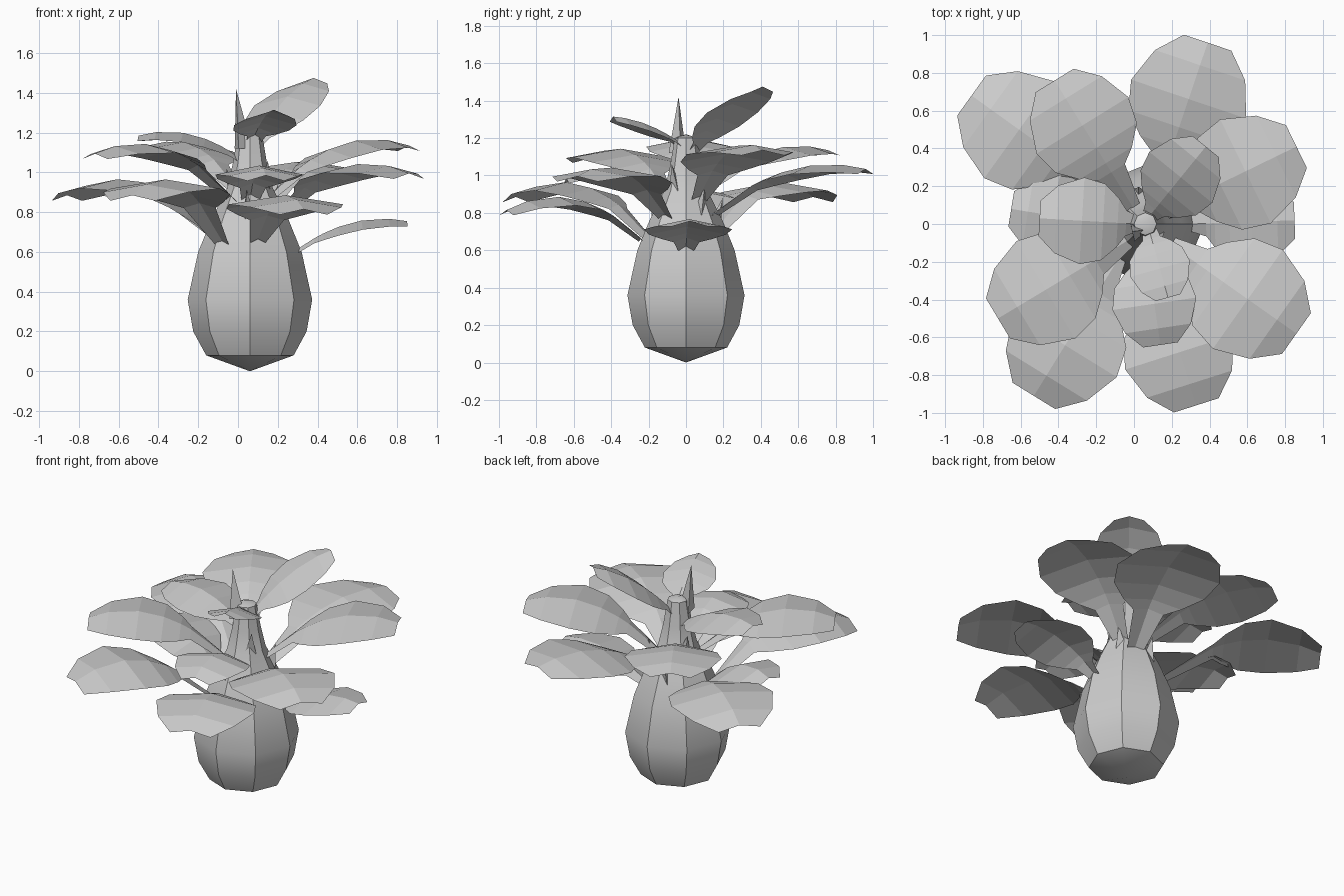
import bpy
import math
from mathutils import Vector

if "Cube" in bpy.data.objects:
    bpy.data.objects.remove(bpy.data.objects["Cube"])


def make(name, verts, faces):
    mesh = bpy.data.meshes.new(name)
    mesh.from_pydata(verts, [], faces)
    mesh.update()
    obj = bpy.data.objects.new(name, mesh)
    bpy.context.collection.objects.link(obj)
    return obj


def leaf(name, base, tip, width, mid_z):
    """Arched leaf: narrow stalk wedge widening to a rounded blade."""
    b, t = Vector(base), Vector(tip)
    run = (t - b).to_2d()
    length = run.length
    d = run.normalized()
    side = Vector((-d.y, d.x))
    scale = min(width, length * 0.92)
    # distance back from the tip and half width, both relative to the blade
    rows = [(0, .21), (.2, .40), (.5, .51), (.75, .45), (.92, .29), (1.02, .15)]
    stations = [(1 - back * scale / length, half * width) for back, half in rows]
    stations.append((0, 0.04))
    verts, faces = [], []
    m = 0.68
    for s, half in stations:
        # height curve through base, mid and tip
        z = (b.z * (s - m) * (s - 1) / m + mid_z * s * (s - 1) / (m * (m - 1))
             + t.z * s * (s - m) / (1 - m))
        p = b.to_2d() + run * s
        for k in (-1, 0, 1):
            q = p + side * half * k
            verts.append((q.x, q.y, z + (0.015 if k == 0 else -0.06 * half / width)))
    for i in range(len(stations) - 1):
        for k in range(2):
            a = i * 3 + k
            faces.append((a, a + 3, a + 4, a + 1))
    return make(name, verts, faces)


def smooth(obj, degrees):
    bpy.ops.object.select_all(action='DESELECT')
    bpy.context.view_layer.objects.active = obj
    obj.select_set(True)
    bpy.ops.object.shade_smooth_by_angle(angle=math.radians(degrees))


# Bulbous trunk with alternating widest points, tapering to an open neck
sides = 8
rings = [(.08, .22), (.2, .285), (.36, .313), (.6, .26), (.76, .195),
         (.92, .115), (1.05, .085), (1.2, .06)]
verts = [(.06, 0, 0)]
for z, r in rings:
    for i in range(sides):
        a = 2 * math.pi * i / sides
        verts.append((.06 + r * math.cos(a), r * math.sin(a), z))
verts.append((.05, 0, 1.22))
faces = []
for i in range(sides):
    j = (i + 1) % sides
    faces.append((0, 1 + j, 1 + i))
    for n in range(len(rings) - 1):
        o = 1 + n * sides
        q = (o + i, o + j, o + sides + j, o + sides + i)
        # alternate the diagonals for a faceted look
        if (i + n) % 2:
            faces += [(q[0], q[1], q[2]), (q[0], q[2], q[3])]
        else:
            faces += [(q[0], q[1], q[3]), (q[1], q[2], q[3])]
    o = 1 + (len(rings) - 1) * sides
    faces.append((o + i, o + j, len(verts) - 1))
smooth(make("trunk", verts, faces), 38)


def spike(name, foot, r, tip):
    ring = [(foot[0] + r * math.cos(a), foot[1] + r * math.sin(a), foot[2])
            for a in (0.2, 2.3, 4.4)]
    make(name, ring + [tip], [(0, 1, 3), (1, 2, 3), (2, 0, 3), (2, 1, 0)])


# Young furled shoot at the top and short leaf sheaths around the neck
spike("shoot", (.02, -.04, 1.12), .055, (-.01, -.04, 1.42))
for n, (deg, z) in enumerate([(35, .78), (100, .72), (150, .86), (265, .75), (320, .9)], 1):
    c, s = math.cos(math.radians(deg)), math.sin(math.radians(deg))
    r = .17 - (z - .72) * .45
    spike(f"sheath_{n}", (.06 + (r - .03) * c, (r - .03) * s, z - .05), .06,
          (.06 + (r + .03) * c, (r + .03) * s, z + .16))

# Leaves: base, tip, width, height at the crest
leaves = [
    ((.1, .1, .75), (.39, .96, 1.02), .63, 1.04),
    ((-.08, .12, .65), (-.86, .68, .87), .62, .95),
    ((0, .08, .9), (-.42, .76, 1.12), .56, 1.14),
    ((.14, .06, .85), (.86, .41, 1.12), .6, 1.15),
    ((.3, 0, .6), (.85, .02, .74), .46, .75),
    ((.18, -.1, .76), (.86, -.58, .98), .63, 1.03),
    ((.1, -.24, .65), (.33, -.96, .8), .59, .87),
    ((.06, -.1, .85), (.14, -.64, .97), .44, 1.02),
    ((-.02, -.08, .85), (-.72, -.5, 1.08), .59, 1.13),
    ((-.08, -.18, .64), (-.53, -.91, .87), .63, .95),
    ((.02, 0, 1.05), (-.5, .03, 1.17), .45, 1.19),
    ((-.16, 0, .7), (-.65, .08, .89), .45, .92),
    ((.08, .04, 1.13), (.38, .41, 1.46), .42, 1.40),
    ((.08, -.03, 1.16), (.18, -.39, 1.3), .32, 1.28),
]
for n, args in enumerate(leaves, 1):
    leaf(f"leaf_{n}", *args)
